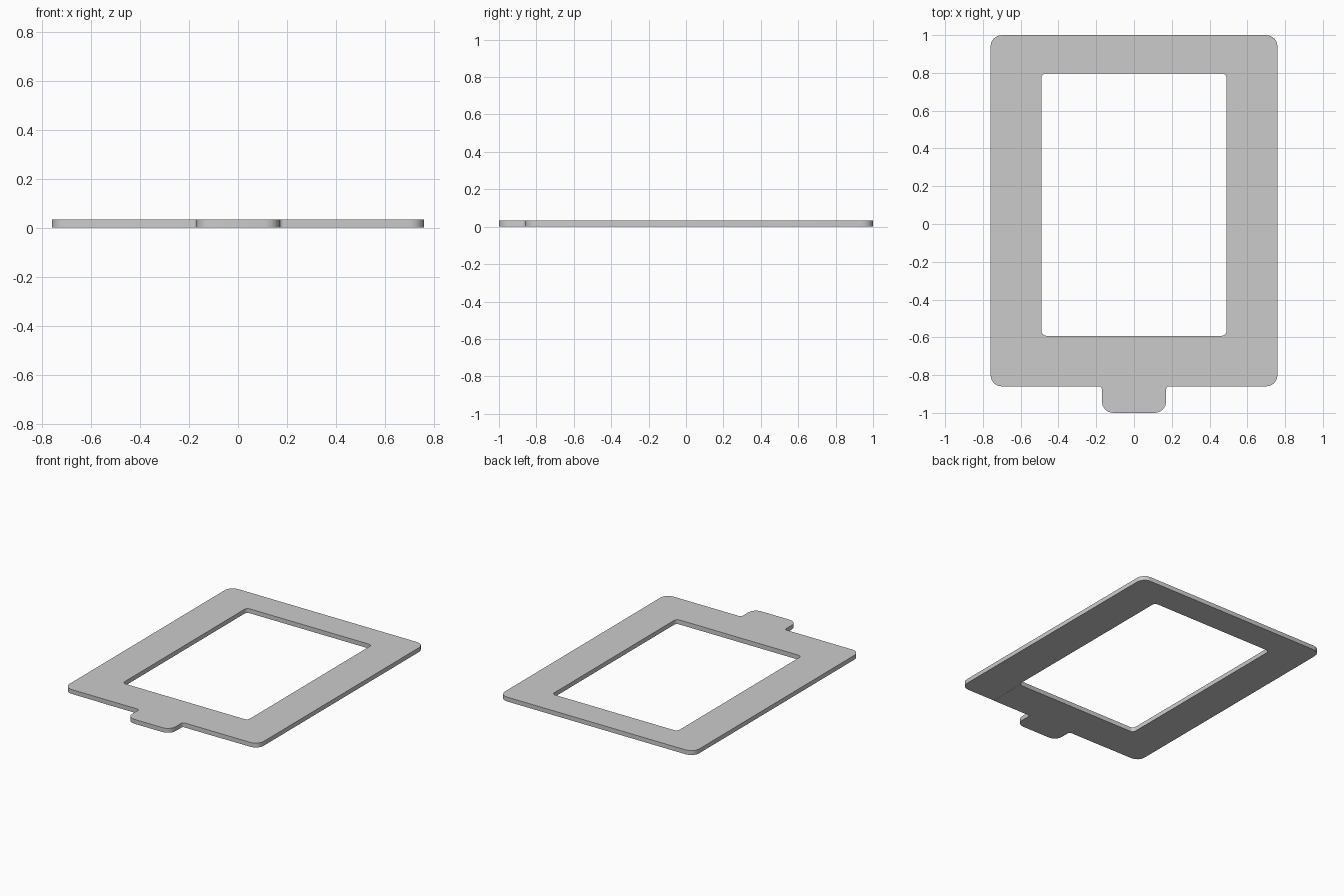
import bpy, bmesh, math
from mathutils import Vector

if "Cube" in bpy.data.objects:
    bpy.data.objects.remove(bpy.data.objects["Cube"])

TOP = 0.032


def rounded(points, segs=4):
    """Round each (x, y, radius) corner of a closed outline."""
    out = []
    n = len(points)
    for i, (x, y, r) in enumerate(points):
        p = Vector((x, y))
        if r == 0:
            out.append(p)
            continue
        a = (Vector(points[i - 1][:2]) - p).normalized()
        b = (Vector(points[(i + 1) % n][:2]) - p).normalized()
        c = p + (a + b) * r
        for k in range(segs + 1):
            t = math.pi / 2 * k / segs
            out.append(c - b * r * math.cos(t) - a * r * math.sin(t))
    return out


def plate(name, outlines, z0, z1):
    """Fill closed outlines (later ones are holes) and extrude upwards."""
    bm = bmesh.new()
    for pts in outlines:
        vs = [bm.verts.new((p.x, p.y, z0)) for p in pts]
        for i, v in enumerate(vs):
            bm.edges.new((vs[i - 1], v))
    bmesh.ops.triangle_fill(bm, use_beauty=True, use_dissolve=False, edges=bm.edges[:])
    ext = bmesh.ops.extrude_face_region(bm, geom=bm.faces[:], use_keep_orig=True)
    top = [g for g in ext["geom"] if isinstance(g, bmesh.types.BMVert)]
    bmesh.ops.translate(bm, verts=top, vec=(0, 0, z1 - z0))
    bmesh.ops.recalc_face_normals(bm, faces=bm.faces[:])
    me = bpy.data.meshes.new(name)
    bm.to_mesh(me)
    bm.free()
    ob = bpy.data.objects.new(name, me)
    bpy.context.collection.objects.link(ob)
    bpy.ops.object.select_all(action='DESELECT')
    ob.select_set(True)
    bpy.context.view_layer.objects.active = ob
    bpy.ops.object.shade_smooth_by_angle(angle=math.radians(35))
    return ob


# Frame with rounded corners, front tab and window opening
right = [(0.17, -1.0, 0.06), (0.17, -0.86, 0.015), (0.76, -0.86, 0.06), (0.76, 1.0, 0.06)]
left = [(-x, y, r) for x, y, r in reversed(right)]
window = [(-0.49, -0.592, 0.025), (0.49, -0.592, 0.025),
          (0.49, 0.797, 0.025), (-0.49, 0.797, 0.025)]
plate("frame", [rounded(right + left), rounded(window)], 0.001, TOP)

# Thin panel under the front bar
bar = [(-0.48, -0.86, 0), (0.48, -0.86, 0), (0.48, -0.592, 0), (-0.48, -0.592, 0)]
plate("underside_panel", [rounded(bar)], 0.0, 0.002)
